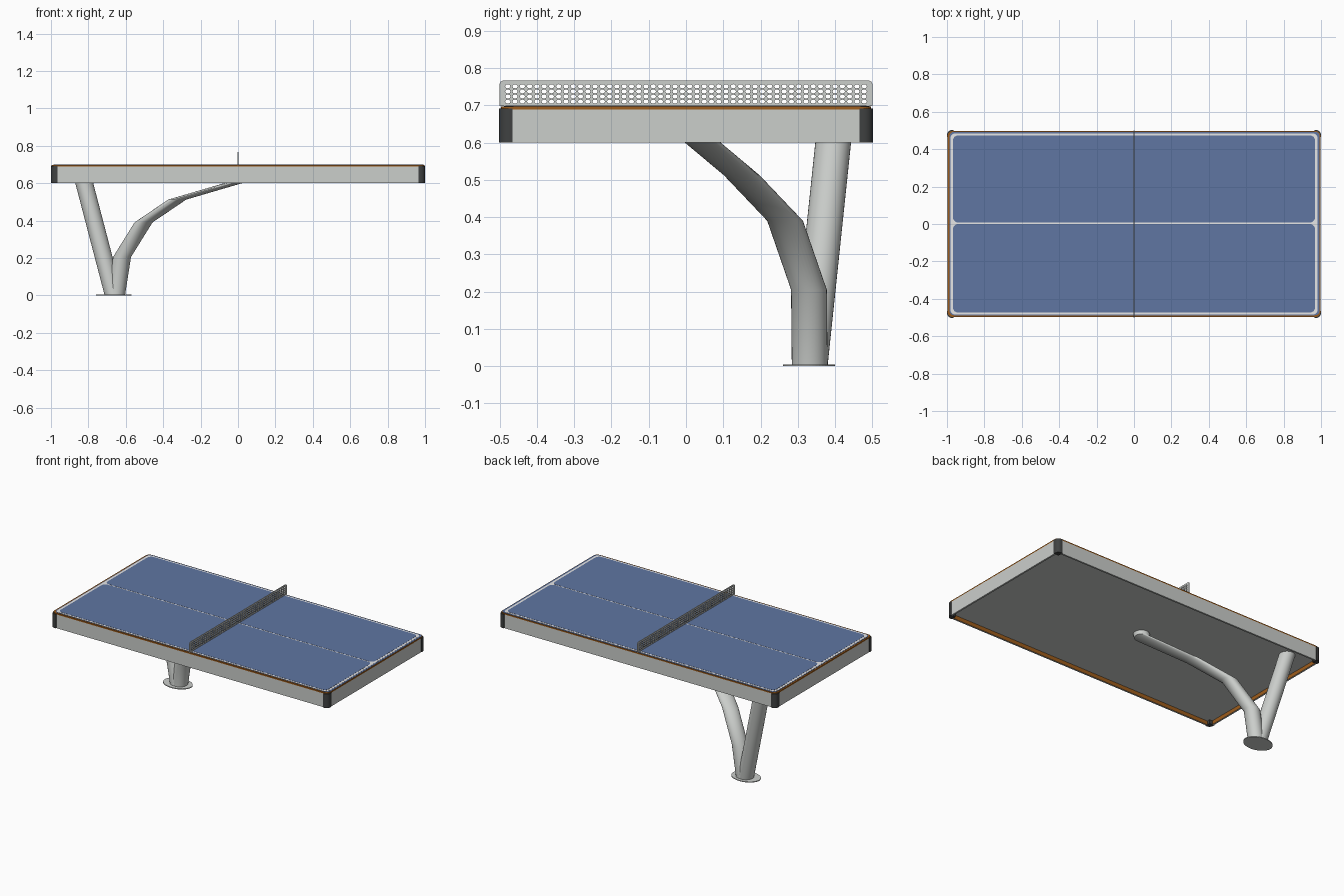
import bpy, bmesh, math
from mathutils import Vector

if "Cube" in bpy.data.objects:
    bpy.data.objects.remove(bpy.data.objects["Cube"])


def material(name, rgb):
    m = bpy.data.materials.new(name)
    m.diffuse_color = (*rgb, 1)
    m.use_nodes = True
    m.node_tree.nodes["Principled BSDF"].inputs["Base Color"].default_value = m.diffuse_color
    return m


GREY = material("light_grey_steel", (0.60, 0.62, 0.60))
DARK = material("dark_grey_plastic", (0.05, 0.053, 0.053))
BLUE = material("blue_playing_surface", (0.115, 0.18, 0.36))
WHITE = material("white_line", (0.8, 0.8, 0.8))
ORANGE = material("orange_brown_core", (0.34, 0.11, 0.012))


def finish(name, bm, *mats):
    bmesh.ops.recalc_face_normals(bm, faces=bm.faces)
    me = bpy.data.meshes.new(name)
    bm.to_mesh(me)
    bm.free()
    for m in mats:
        me.materials.append(m)
    ob = bpy.data.objects.new(name, me)
    bpy.context.collection.objects.link(ob)
    return ob


def smooth(ob, angle=40):
    bpy.ops.object.select_all(action='DESELECT')
    ob.select_set(True)
    bpy.context.view_layer.objects.active = ob
    bpy.ops.object.shade_smooth_by_angle(angle=math.radians(angle))


def loft(bm, rings):
    """Capped skin through rings of equal point count."""
    vs = [[bm.verts.new(p) for p in r] for r in rings]
    n = len(vs[0])
    for a, b in zip(vs, vs[1:]):
        for i in range(n):
            bm.faces.new((a[i], a[(i + 1) % n], b[(i + 1) % n], b[i]))
    bm.faces.new(vs[0])
    bm.faces.new(vs[-1])


def prism(name, outline, z0, z1, mat):
    bm = bmesh.new()
    loft(bm, [[(x, y, z) for x, y in outline] for z in (z0, z1)])
    return finish(name, bm, mat)


def rounded(x0, x1, y0, y1, r, seg=6):
    pts = []
    centres = [(x1 - r, y1 - r), (x0 + r, y1 - r), (x0 + r, y0 + r), (x1 - r, y0 + r)]
    for k, (cx, cy) in enumerate(centres):
        for i in range(seg + 1):
            a = math.pi / 2 * (k + i / seg)
            pts.append((cx + r * math.cos(a), cy + r * math.sin(a)))
    return pts


def box(x0, x1, y0, y1):
    return [(x0, y0), (x1, y0), (x1, y1), (x0, y1)]


# Table top: core board, blue surface, white lines and two blue court halves
prism("core_board", rounded(-0.997, 0.997, -0.497, 0.497, 0.028), 0.689, 0.697, ORANGE)
prism("blue_top", rounded(-0.987, 0.993, -0.488, 0.493, 0.025), 0.696, 0.6985, BLUE)
prism("white_lines", rounded(-0.982, 0.982, -0.484, 0.484, 0.025), 0.698, 0.6992, WHITE)
for side, (y0, y1) in {"front": (-0.474, 0.0), "back": (0.008, 0.474)}.items():
    prism(side + "_court", rounded(-0.968, 0.968, y0, y1, 0.028), 0.699, 0.70, BLUE)

# Underside panel and apron rails (inner faces show the core colour)
prism("underside_panel", box(-0.987, 0.987, -0.487, 0.487), 0.625, 0.635, GREY)
rails = {
    "front_rail": (box(-0.966, 0.966, -0.497, -0.486), (0, 1)),
    "back_rail": (box(-0.966, 0.966, 0.486, 0.497), (0, -1)),
    "left_rail": (box(-0.997, -0.986, -0.466, 0.466), (1, 0)),
    "right_rail": (box(0.986, 0.997, -0.466, 0.466), (-1, 0)),
}
for name, (outline, inward) in rails.items():
    ob = prism(name, outline, 0.60, 0.69, GREY)
    ob.data.materials.append(ORANGE)
    for f in ob.data.polygons:
        if f.normal.dot(Vector((*inward, 0))) > 0.9:
            f.material_index = 1

# Rounded corner guards
for sx, xn in ((-1, "left"), (1, "right")):
    for sy, yn in ((-1, "front"), (1, "back")):
        r, seg = 0.026, 6
        pts = [(0.965, 0.465), (1.0, 0.465)]
        for i in range(seg + 1):
            a = math.pi / 2 * i / seg
            pts.append((1 - r + r * math.cos(a), 0.502 - r + r * math.sin(a)))
        pts.append((0.965, 0.502))
        smooth(prism(f"{yn}_{xn}_corner", [(sx * x, sy * y) for x, y in pts],
                     0.60, 0.691, DARK))

# Perforated net: a grid of cells with round holes, framed by solid margins
COLS, ROWS, HALF = 50, 4, 0.0025
Y0, Y1, Z0, Z1 = -0.488, 0.488, 0.703, 0.758
bm = bmesh.new()
dy, dz = (Y1 - Y0) / COLS, (Z1 - Z0) / ROWS
corner = [(1, 0), (1, 1), (0, 1), (-1, 1), (-1, 0), (-1, -1), (0, -1), (1, -1)]
for c in range(COLS):
    for w in range(ROWS):
        cy, cz = Y0 + (c + 0.5) * dy, Z0 + (w + 0.5) * dz
        front, back = [], []
        for x, store in ((HALF, front), (-HALF, back)):
            for k, (u, v) in enumerate(corner):
                a = k * math.pi / 4
                store.append((bm.verts.new((x, cy + u * dy / 2, cz + v * dz / 2)),
                              bm.verts.new((x, cy + 0.0072 * math.cos(a),
                                            cz + 0.0055 * math.sin(a)))))
        for k in range(8):
            j = (k + 1) % 8
            bm.faces.new((front[k][0], front[j][0], front[j][1], front[k][1]))
            bm.faces.new((back[j][0], back[k][0], back[k][1], back[j][1]))
            bm.faces.new((front[k][1], front[j][1], back[j][1], back[k][1]))
bmesh.ops.remove_doubles(bm, verts=bm.verts, dist=0.00005)
finish("net_mesh", bm, GREY)


def net_strip(name, outline):
    bm = bmesh.new()
    loft(bm, [[(x, y, z) for y, z in outline] for x in (-HALF, HALF)])
    finish(name, bm, GREY)


net_strip("net_top_margin", [(-0.5, Z1), (0.5, Z1), (0.498, 0.763), (0.493, 0.766),
                             (-0.493, 0.766), (-0.498, 0.763)])
net_strip("net_bottom_margin", box(-0.5, 0.5, 0.698, Z0))
net_strip("net_left_margin", box(-0.5, Y0, Z0, Z1))
net_strip("net_right_margin", box(Y1, 0.5, Z0, Z1))


# Legs: skins through horizontal circles, giving sheared tubes
def leg(name, stations, r=0.048, n=32):
    bm = bmesh.new()
    loft(bm, [[(x + r * math.cos(2 * math.pi * i / n),
                y + r * math.sin(2 * math.pi * i / n), z) for i in range(n)]
              for x, y, z in stations])
    smooth(finish(name, bm, GREY), 35)


leg("straight_leg", [(-0.665, 0.332, 0), (-0.822, 0.395, 0.6), (-0.829, 0.398, 0.627)])
leg("branching_leg", [(-0.652, 0.332, 0), (-0.620, 0.330, 0.205), (-0.505, 0.266, 0.39),
                      (-0.325, 0.150, 0.512), (-0.025, 0.045, 0.6), (-0.020, 0.043, 0.627)])

# Oval foot plate
prism("foot_plate", [(-0.665 + 0.095 * math.cos(i * math.pi / 24),
                      0.33 + 0.07 * math.sin(i * math.pi / 24)) for i in range(48)],
      0, 0.005, GREY)
